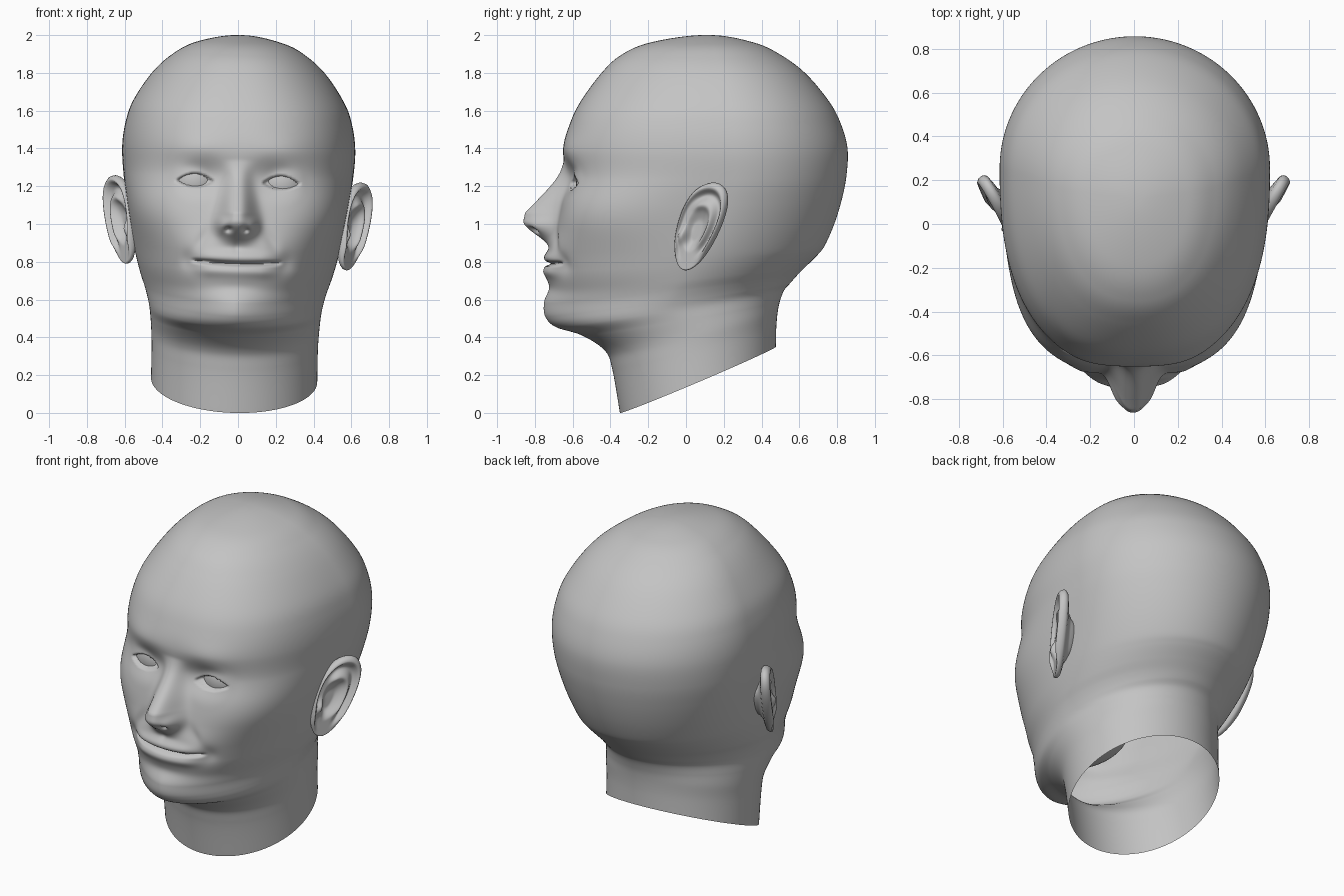
import bpy
import bmesh
from math import sin, cos, pi, exp, sqrt, radians
from mathutils import Vector

old = bpy.data.objects.get("Cube")
if old:
    bpy.data.objects.remove(old, do_unlink=True)

# One plain grey for everything
grey = bpy.data.materials.new("plain_grey")
grey.use_nodes = True
colour = (0.55, 0.55, 0.55, 1)
grey.diffuse_color = colour
grey.node_tree.nodes["Principled BSDF"].inputs["Base Color"].default_value = colour


def clamp(v):
    return max(0.0, min(1.0, v))


def smooth(v):
    v = clamp(v)
    return v * v * (3 - 2 * v)


def bell(v, centre, width):
    return exp(-((v - centre) / width) ** 2)


def lerp(a, b, t):
    return a + (b - a) * t


def catmull(p, q, r, s, t):
    return tuple(0.5 * (2 * b + (c - a) * t + (2 * a - 5 * b + 4 * c - d) * t * t
                        + (3 * b - a - 3 * c + d) * t ** 3)
                 for a, b, c, d in zip(p, q, r, s))


def tilt(x, y, z):
    """The whole head leans very slightly to one side."""
    return (x + 0.02 * (z - 1.2), y, z - 0.03 * x)


def loft(name, rings, cap_start=False, cap_end=False):
    """Skin a list of closed rings of points."""
    bm = bmesh.new()
    rows = [[bm.verts.new(tilt(*p)) for p in ring] for ring in rings]
    count = len(rows[0])
    for low, high in zip(rows, rows[1:]):
        for i in range(count):
            j = (i + 1) % count
            bm.faces.new((low[i], low[j], high[j], high[i]))
    if cap_start:
        bm.faces.new(rows[0][::-1])
    if cap_end:
        bm.faces.new(rows[-1])
    bmesh.ops.recalc_face_normals(bm, faces=bm.faces)
    mesh = bpy.data.meshes.new(name)
    bm.to_mesh(mesh)
    bm.free()
    mesh.materials.append(grey)
    obj = bpy.data.objects.new(name, mesh)
    bpy.context.collection.objects.link(obj)
    bpy.ops.object.select_all(action="DESELECT")
    obj.select_set(True)
    bpy.context.view_layer.objects.active = obj
    bpy.ops.object.shade_smooth_by_angle(angle=radians(85))
    return obj


# Eyeball placement, shared by the lids and the eyes
EYE = Vector((0.228, -0.435, 1.22))
EYE_RADIUS = 0.147


def face_relief(x, y, z):
    """Push the plain front of the head into nose, eyes, lips and cheeks."""
    a = abs(x)
    # Brow and eye socket
    y -= 0.01 * bell(a, 0.24, 0.13) * bell(z, 1.39, 0.07)
    y += 0.042 * bell(a, 0.19, 0.12) * bell(z, 1.25, 0.085)
    # Eyelids wrapped over the eyeball, with an almond opening
    dx, dz = a - EYE.x, z - EYE.z
    shell = (EYE_RADIUS + 0.012) ** 2 - dx * dx - dz * dz
    if shell > 0:
        lid = EYE.y - sqrt(shell)
        gap = y - lid
        y -= 0.5 * (gap + sqrt(gap * gap + 0.0004)) * smooth(shell / 0.014)
    almond = 1 - (dx / 0.105) ** 2
    if almond > 0:
        edge = (0.046 if dz > 0 else 0.036) * almond - abs(dz)
        y += 0.035 * smooth(edge / 0.012)
    # Nose ridge, tip, wings and nostrils
    height = 0.18 * clamp((1.34 - z) / 0.28) ** 1.25 * smooth((z - 0.865) / 0.155)
    width = lerp(0.062, 0.086, smooth((1.28 - z) / 0.25))
    y -= height * exp(-(a / width) ** 2.6)
    y -= 0.042 * bell(a, 0.085, 0.034) * bell(z, 0.995, 0.045)
    y += 0.035 * bell(a, 0.045, 0.018) * bell(z, 0.97, 0.014)
    # Lips, mouth line and the folds around them
    reach = smooth((0.25 - a) / 0.12)
    y -= 0.016 * bell(z, 0.825, 0.028) * reach
    y -= 0.018 * bell(z, 0.75, 0.032) * reach
    y += 0.03 * bell(z, 0.79 + 0.2 * a * a, 0.01) * smooth((0.25 - a) / 0.05)
    y += 0.01 * bell(z, 0.665, 0.035) * bell(a, 0, 0.15)
    y += 0.006 * bell(a, 0, 0.02) * bell(z, 0.88, 0.03)
    y += 0.016 * bell(a, 0.26, 0.04) * bell(z, 0.8, 0.05)
    y += 0.012 * bell(a, 0.15 + (0.98 - z) * 0.5, 0.035) * bell(z, 0.91, 0.06)
    return y


# Head rings: front y, front z, back y, back z, half width
RINGS = [
    (-.35, 0, .476, .35, .44),
    (-.39, .23, .478, .45, .44),
    (-.43, .33, .485, .53, .444),
    (-.55, .41, .497, .59, .45),
    (-.69, .455, .52, .65, .457),
    (-.745, .51, .555, .69, .468),
    (-.752, .58, .59, .73, .484),
    (-.735, .65, .64, .78, .505),
    (-.738, .75, .7, .84, .528),
    (-.73, .86, .737, .89, .546),
    (-.69, .98, .785, 1, .567),
    (-.66, 1.12, .825, 1.13, .59),
    (-.64, 1.25, .85, 1.26, .608),
    (-.65, 1.4, .855, 1.4, .617),
    (-.615, 1.53, .82, 1.53, .6),
    (-.56, 1.645, .76, 1.645, .56),
    (-.455, 1.79, .64, 1.79, .465),
    (-.35, 1.89, .51, 1.89, .36),
    (-.19, 1.96, .36, 1.96, .23),
    (.1, 2, .12, 2, .01),
    (.36, 1.96, -.19, 1.96, -.23),
]
SIDES, STEPS = 240, 16


def head_ring(front, front_z, back, back_z, width):
    mid = (front_z + back_z) / 2
    centre = lerp(front, back, 0.5 + 0.1 * smooth((mid - 0.3) / 1.0))
    # Narrow chin, full cheeks, broad brow, round crown
    power = 2 - 0.35 * bell(mid, 0.63, 0.11) + 0.8 * bell(mid, 1.06, 0.17)
    power += 0.45 * smooth((mid - 0.8) / 0.45) - 0.25 * smooth((mid - 1.5) / 0.4)
    points = []
    for i in range(SIDES):
        u = 2 * pi * i / SIDES
        angle = u - 0.55 * sin(u)
        s, c = sin(angle), cos(angle)
        n = power if c > 0 else 2
        r = (abs(s) ** n + abs(c) ** n) ** (-1 / n)
        x = width * r * s
        y = centre - r * c * ((centre - front) if c > 0 else (back - centre))
        z = lerp(front_z, back_z, (y - front) / (back - front))
        if c > 0.2 and 0.55 < z < 1.6:
            y = face_relief(x, y, z)
        points.append((x, y, z))
    return points


rings = []
for k in range(len(RINGS) - 2):
    for step in range(STEPS):
        keys = RINGS[max(k - 1, 0)], RINGS[k], RINGS[k + 1], RINGS[k + 2]
        rings.append(head_ring(*catmull(*keys, step / STEPS)))
rings.append(head_ring(*RINGS[-2]))
loft("head_and_neck", rings, cap_end=True)


def ball_rings(centre, size, rows=24, sides=40):
    """Rings of an ellipsoid, from bottom to top."""
    out = []
    for k in range(rows + 1):
        lat = lerp(-1.55, 1.55, k / rows)
        out.append([(centre[0] + size[0] * cos(lat) * cos(2 * pi * i / sides),
                     centre[1] + size[1] * cos(lat) * sin(2 * pi * i / sides),
                     centre[2] + size[2] * sin(lat)) for i in range(sides)])
    return out


def ear_rings(side):
    """Front of the ear from the hollow to the rim, then around its back."""
    across = Vector((0.5 * side, 0.866, 0))
    outward = Vector((0.866 * side, -0.5, 0))
    upward = Vector((0.14 * side, 0.32, 1))
    middle = Vector((0.623 * side, 0.068, 1.005))
    profile = [(0.02 + 0.98 * k / 30, None) for k in range(31)]
    profile += [(1.015, -.008), (1, -.02), (.95, -.03), (.8, -.038), (.6, -.046),
                (.45, -.065), (.35, -.13)]
    out = []
    for s, back in profile:
        ring = []
        for i in range(72):
            a = 2 * pi * i / 72
            v = 0.23 * sin(a) * s - 0.03 * (1 - s)
            u = 0.126 * cos(a) * (1 + 0.2 * sin(a) + 0.1 * sin(a) ** 2) * s - 0.025 * (1 - s)
            depth = back
            if back is None:
                shape = smooth((sin(a) + 0.95) / 0.5)
                rear = smooth((cos(a) + 0.75) / 0.6)
                depth = 0.024 * bell(s, 0.92, 0.08) * shape
                depth -= 0.014 * bell(s, 0.75, 0.08) * shape * rear
                depth += 0.018 * bell(s, 0.56, 0.09) * shape * rear
                depth -= 0.028 * smooth((0.55 - s) / 0.35)
                depth += 0.026 * bell(u, -0.08, 0.025) * bell(v, -0.05, 0.04) * smooth((1 - s) / 0.25)
            ring.append(middle + across * u + outward * depth + upward * v)
        out.append(ring)
    return out


# Eyes and ears on both sides
for side, label in ((1, "left"), (-1, "right")):
    loft(label + "_eyeball", ball_rings((EYE.x * side, EYE.y, EYE.z), [EYE_RADIUS] * 3),
         cap_start=True, cap_end=True)
    loft(label + "_ear", ear_rings(side), cap_start=True, cap_end=True)

# Hollow mouth pouch seen through the open neck
loft("mouth_pouch", ball_rings((0, -0.42, 0.74), (0.19, 0.28, 0.12)), cap_start=True, cap_end=True)
